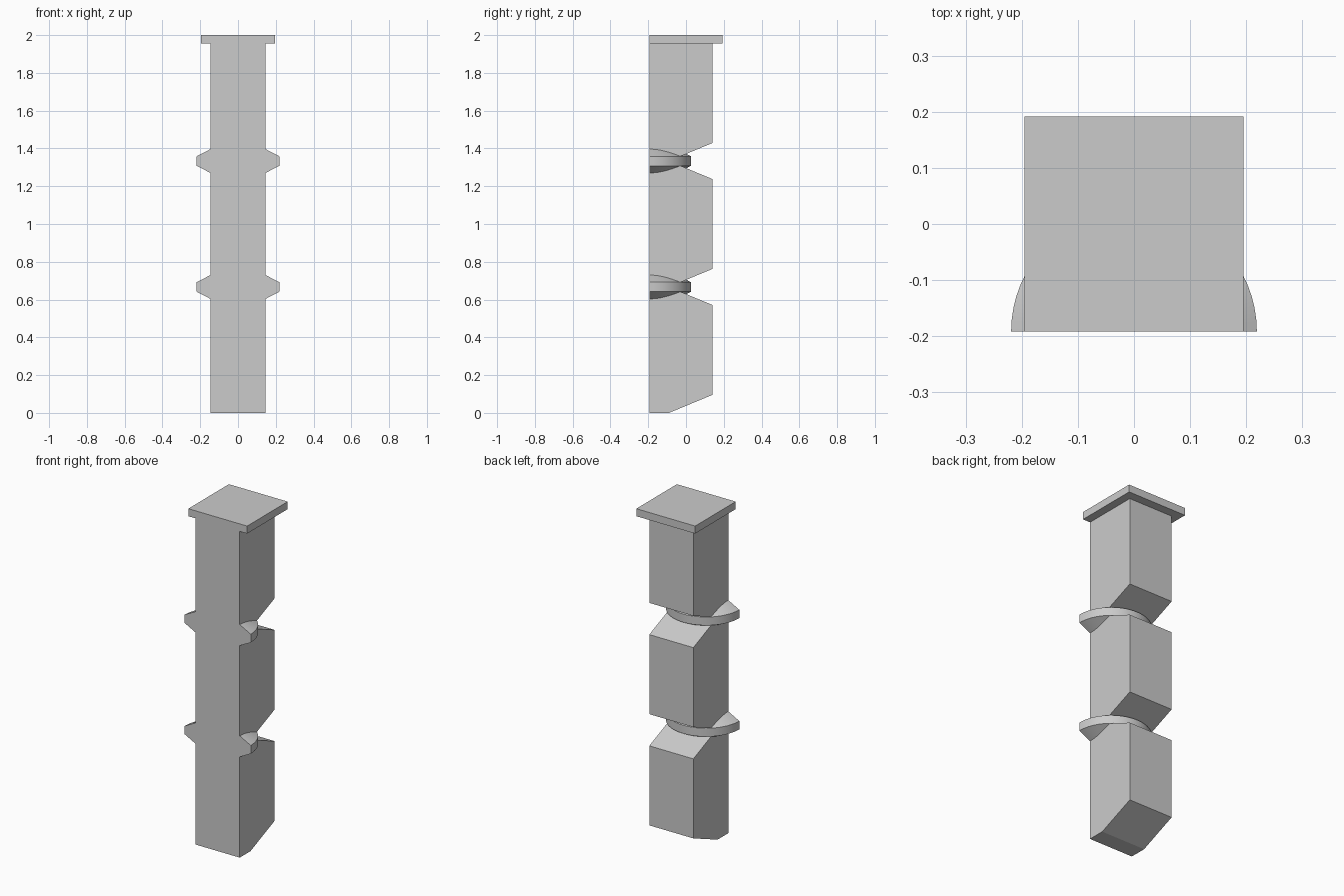
import bpy, bmesh, math
from mathutils import Matrix

cube = bpy.data.objects.get("Cube")
if cube:
    bpy.data.objects.remove(cube)

grey = bpy.data.materials.new("light_grey")
grey.use_nodes = True
colour = (0.6, 0.6, 0.6, 1)
grey.diffuse_color = colour
grey.node_tree.nodes["Principled BSDF"].inputs["Base Color"].default_value = colour

FRONT, BACK, APEX = -0.192, 0.139, -0.09
HALF_WIDTH = 0.146
PERIOD = 2 / 3
BEVEL = 0.095
CAP_BASE = 1.955


def finish(name, bm):
    bmesh.ops.recalc_face_normals(bm, faces=bm.faces)
    mesh = bpy.data.meshes.new(name)
    bm.to_mesh(mesh)
    bm.free()
    mesh.materials.append(grey)
    obj = bpy.data.objects.new(name, mesh)
    bpy.context.collection.objects.link(obj)
    return obj


def extrude(bm, points, offset):
    face = bm.faces.new([bm.verts.new(p) for p in points])
    new = bmesh.ops.extrude_face_region(bm, geom=[face])["geom"]
    verts = [v for v in new if isinstance(v, bmesh.types.BMVert)]
    bmesh.ops.translate(bm, verts=verts, vec=offset)


# Column: side profile with a slanted foot and two notches in the back
profile = [(FRONT, 0), (APEX, 0), (BACK, BEVEL)]
for i in (1, 2):
    z = i * PERIOD
    profile += [(BACK, z - BEVEL), (APEX, z), (BACK, z + BEVEL)]
profile += [(BACK, CAP_BASE), (FRONT, CAP_BASE)]
bm = bmesh.new()
extrude(bm, [(-HALF_WIDTH, y, z) for y, z in profile], (2 * HALF_WIDTH, 0, 0))
finish("column", bm)

# Cap: square slab flush with the column front
bm = bmesh.new()
bmesh.ops.create_cube(bm, size=1, matrix=Matrix.Translation((0, 0, (2 + CAP_BASE) / 2))
                      @ Matrix.Diagonal((0.39, 2 * -FRONT, 2 - CAP_BASE, 1)))
finish("cap", bm)

# Collars: half discs with sloped upper and lower faces
SEGMENTS = 32
section = [(HALF_WIDTH, -0.063), (0.219, -0.025), (0.219, 0.025), (HALF_WIDTH, 0.063)]
for i, name in ((1, "lower_collar"), (2, "upper_collar")):
    bm = bmesh.new()
    rows = []
    for s in range(SEGMENTS + 1):
        a = math.pi * s / SEGMENTS
        rows.append([bm.verts.new((r * math.cos(a), FRONT + r * math.sin(a), i * PERIOD + z))
                     for r, z in section])
    for a, b in zip(rows, rows[1:]):
        for k in range(len(section) - 1):
            bm.faces.new((a[k], b[k], b[k + 1], a[k + 1]))
    # Flat front, top and bottom close the half disc
    bm.faces.new(rows[0] + rows[-1][::-1])
    bm.faces.new([row[0] for row in rows])
    bm.faces.new([row[-1] for row in rows])
    collar = finish(name, bm)
    bpy.ops.object.select_all(action="DESELECT")
    collar.select_set(True)
    bpy.context.view_layer.objects.active = collar
    bpy.ops.object.shade_smooth_by_angle(angle=math.radians(20))
